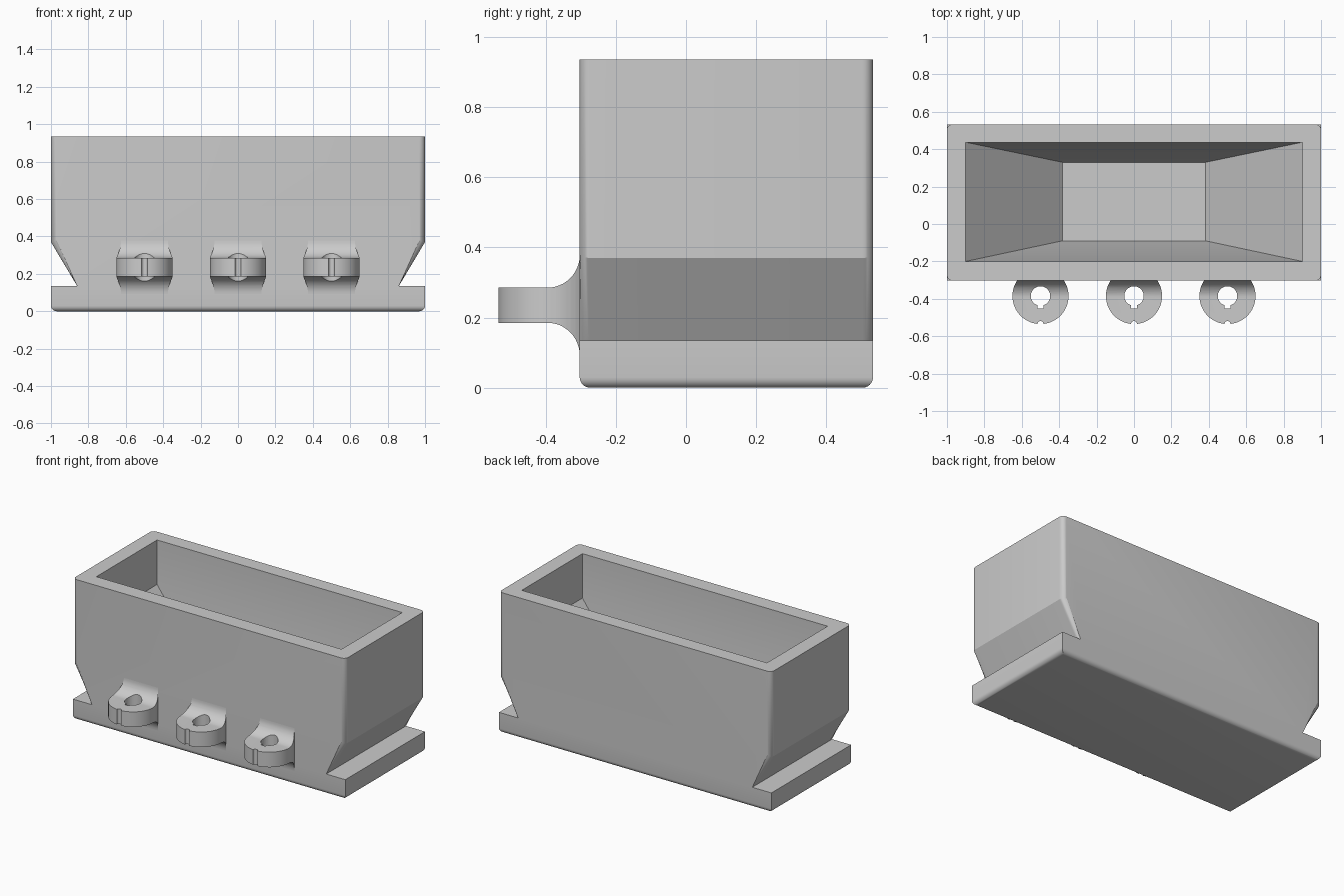
import bpy, bmesh, math
from mathutils import Vector

if "Cube" in bpy.data.objects:
    bpy.data.objects.remove(bpy.data.objects["Cube"])

FRONT, BACK = -0.303, 0.533
grey = bpy.data.materials.new("light grey")
grey.diffuse_color = (0.6, 0.6, 0.6, 1)
grey.use_nodes = True
grey.node_tree.nodes["Principled BSDF"].inputs["Base Color"].default_value = grey.diffuse_color


def to_object(name, bm):
    bmesh.ops.recalc_face_normals(bm, faces=bm.faces)
    me = bpy.data.meshes.new(name)
    bm.to_mesh(me)
    bm.free()
    me.materials.append(grey)
    ob = bpy.data.objects.new(name, me)
    bpy.context.collection.objects.link(ob)
    return ob


def prism(name, points, direction):
    """Extrude a closed 3D outline along a direction."""
    bm = bmesh.new()
    face = bm.faces.new([bm.verts.new(p) for p in points])
    ext = bmesh.ops.extrude_face_region(bm, geom=[face])["geom"]
    bmesh.ops.translate(bm, vec=direction,
                        verts=[v for v in ext if isinstance(v, bmesh.types.BMVert)])
    return to_object(name, bm)


def cylinder(name, x, y, r, z0, z1, n=48):
    ring = [(x + r * math.cos(2 * math.pi * i / n),
             y + r * math.sin(2 * math.pi * i / n), z0) for i in range(n)]
    return prism(name, ring, (0, 0, z1 - z0))


def cut(ob, cutter, operation="DIFFERENCE"):
    """Bake a boolean and discard the cutter."""
    mod = ob.modifiers.new("cut", "BOOLEAN")
    mod.operation, mod.object, mod.solver = operation, cutter, "EXACT"
    deps = bpy.context.evaluated_depsgraph_get()
    me = bpy.data.meshes.new_from_object(ob.evaluated_get(deps))
    ob.modifiers.clear()
    ob.data = me
    bpy.data.objects.remove(cutter)


def smooth(ob):
    bpy.ops.object.select_all(action="DESELECT")
    ob.select_set(True)
    bpy.context.view_layer.objects.active = ob
    bpy.ops.object.shade_smooth_by_angle(angle=math.radians(30))


# Tub: one side profile with end notches above the base
half = [(1, 0), (1, 0.135), (0.86, 0.135), (1, 0.37), (1, 0.935)]
outline = half + [(-x, z) for x, z in reversed(half)]
tub = prism("tub", [(x, FRONT, z) for x, z in outline], (0, BACK - FRONT, 0))

# Round the upright corners above the base and the bottom rim
bm = bmesh.new()
bm.from_mesh(tub.data)
edges = []
for e in bm.edges:
    a, b = e.verts[0].co, e.verts[1].co
    upright = abs(a.y - b.y) < 1e-4 and abs(a.z - b.z) > 0.2
    if upright or max(a.z, b.z) < 1e-4:
        edges.append(e)
bmesh.ops.bevel(bm, geom=edges, offset=0.03, segments=6, profile=0.5,
                affect="EDGES", clamp_overlap=True)
bm.to_mesh(tub.data)
bm.free()

# Cavity: straight upper walls, then a hopper narrowing to the floor
bm = bmesh.new()
rings = []
for x, y0, y1, z in [(0.90, -0.20, 0.437, 1.1), (0.90, -0.20, 0.437, 0.64),
                     (0.383, -0.09, 0.33, 0.09)]:
    rings.append([bm.verts.new(p) for p in
                  [(-x, y0, z), (x, y0, z), (x, y1, z), (-x, y1, z)]])
for lo, hi in zip(rings, rings[1:]):
    for i in range(4):
        j = (i + 1) % 4
        bm.faces.new((lo[i], lo[j], hi[j], hi[i]))
bm.faces.new(rings[0])
bm.faces.new(rings[-1])
cut(tub, to_object("cavity_cutter", bm))
smooth(tub)

# Lugs: round plates with filleted roots, a keyhole and a small front notch
CY, R, ZM, T, F = -0.385, 0.15, 0.235, 0.05, 0.092
for name, x in (("left_lug", -0.5), ("middle_lug", 0), ("right_lug", 0.5)):
    arc = [(FRONT - F + F * math.sin(a), T + F - F * math.cos(a))
           for a in [math.pi / 2 * i / 12 for i in range(13)]]
    upper = [(-0.6, T)] + arc + [(FRONT + 0.01, T + F)]
    side = upper + [(y, -z) for y, z in reversed(upper)]
    lug = prism(name, [(x - 0.2, y, ZM + z) for y, z in side], (0.4, 0, 0))
    cut(lug, cylinder("disc", x, CY, R, 0, 0.5, 64), "INTERSECT")
    cut(lug, cylinder("hole", x, CY, 0.052, -0.1, 0.6))
    slot = [(x - 0.016, CY, 0), (x + 0.016, CY, 0),
            (x + 0.016, CY - 0.066, 0), (x - 0.016, CY - 0.066, 0)]
    cut(lug, prism("slot", slot, (0, 0, 0.5)))
    cut(lug, cylinder("notch", x, CY - R, 0.016, -0.1, 0.6, 20))
    smooth(lug)
